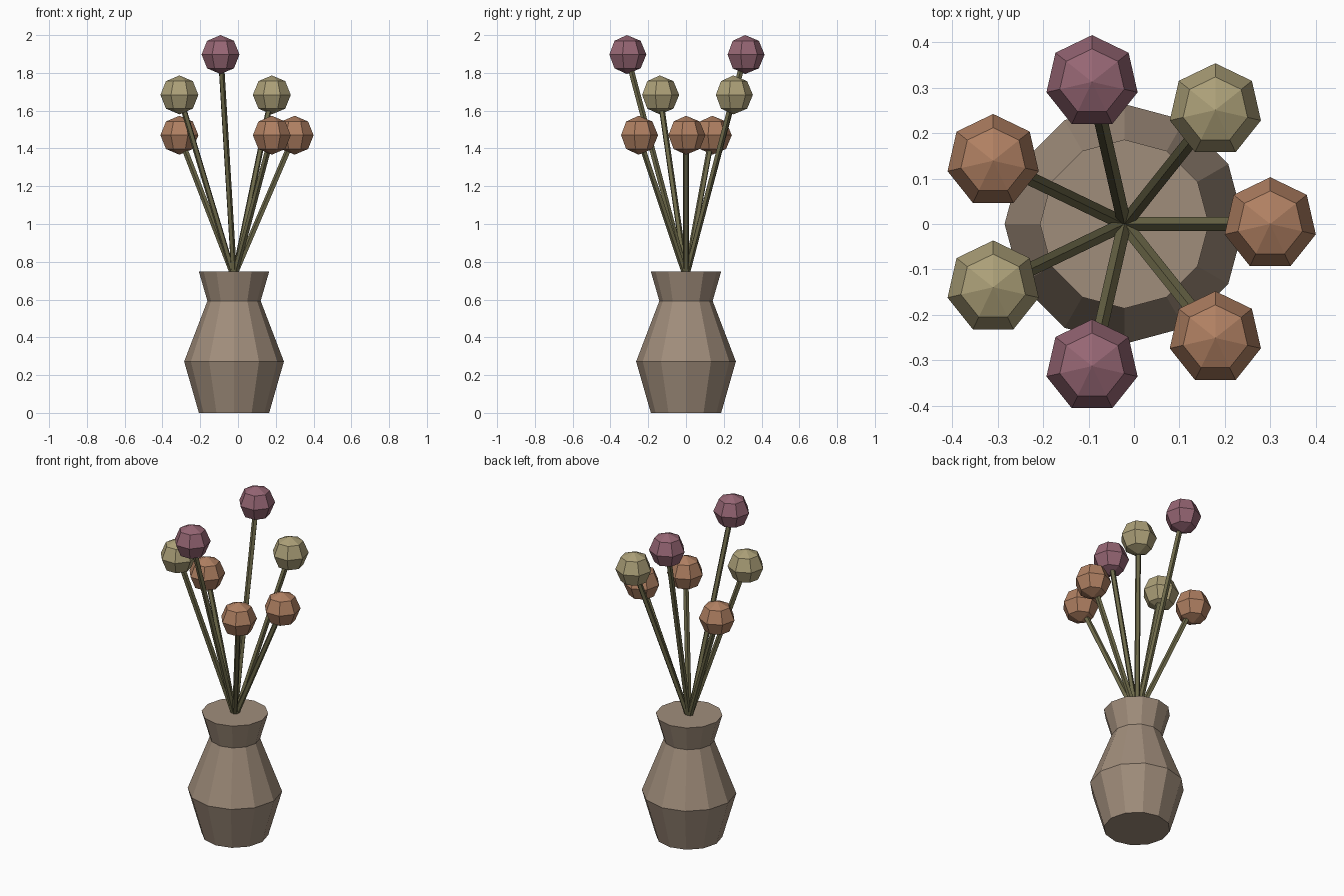
import bpy, bmesh, math
from mathutils import Vector, Matrix

if "Cube" in bpy.data.objects:
    bpy.data.objects.remove(bpy.data.objects["Cube"])

CX = -0.021  # vase axis


def material(name, rgb):
    lin = [((c / 255 + 0.055) / 1.055) ** 2.4 for c in rgb]
    m = bpy.data.materials.new(name)
    m.diffuse_color = (*lin, 1)
    m.use_nodes = True
    m.node_tree.nodes["Principled BSDF"].inputs["Base Color"].default_value = m.diffuse_color
    return m


clay = material("clay", (160, 141, 123))
stem_green = material("stem green", (110, 106, 74))
petals = [material("terracotta", (176, 128, 98)),
          material("straw", (172, 160, 120)),
          material("mauve", (150, 102, 116))]


def add_object(name, bm, mat):
    bmesh.ops.recalc_face_normals(bm, faces=bm.faces)
    me = bpy.data.meshes.new(name)
    bm.to_mesh(me)
    bm.free()
    me.materials.append(mat)
    ob = bpy.data.objects.new(name, me)
    bpy.context.collection.objects.link(ob)
    return ob


# Vase: twelve-sided closed profile
bm = bmesh.new()
rings = []
for r, z in [(0.186, 0), (0.264, 0.272), (0.141, 0.593), (0.186, 0.748)]:
    rings.append([bm.verts.new((CX + r * math.cos(a), r * math.sin(a), z))
                  for a in (i * math.tau / 12 for i in range(12))])
for lo, hi in zip(rings, rings[1:]):
    for i in range(12):
        j = (i + 1) % 12
        bm.faces.new((lo[i], lo[j], hi[j], hi[i]))
bm.faces.new(rings[0])
bm.faces.new(rings[-1])
add_object("vase", bm, clay)

# Seven leaning stems, each with a faceted flower head
base = Vector((CX, 0, 0.72))
for k in range(7):
    a = k * math.tau / 7
    head = Vector((CX + 0.321 * math.cos(a), 0.321 * math.sin(a),
                   1.47 + 0.2135 * (k % 3)))
    if k == 6:
        head.z = 1.47
    d = head - base
    bm = bmesh.new()
    bmesh.ops.create_cone(bm, cap_ends=True, segments=5, radius1=0.016,
                          radius2=0.016, depth=d.length)
    turn = d.to_track_quat('Z', 'Y').to_matrix().to_4x4()
    bmesh.ops.transform(bm, verts=bm.verts,
                        matrix=Matrix.Translation((base + head) / 2) @ turn)
    add_object(f"stem_{k + 1}", bm, stem_green)

    bm = bmesh.new()
    bmesh.ops.create_uvsphere(bm, u_segments=7, v_segments=4, radius=0.103)
    bmesh.ops.translate(bm, verts=bm.verts, vec=head)
    add_object(f"flower_{k + 1}", bm, petals[k % 3])
